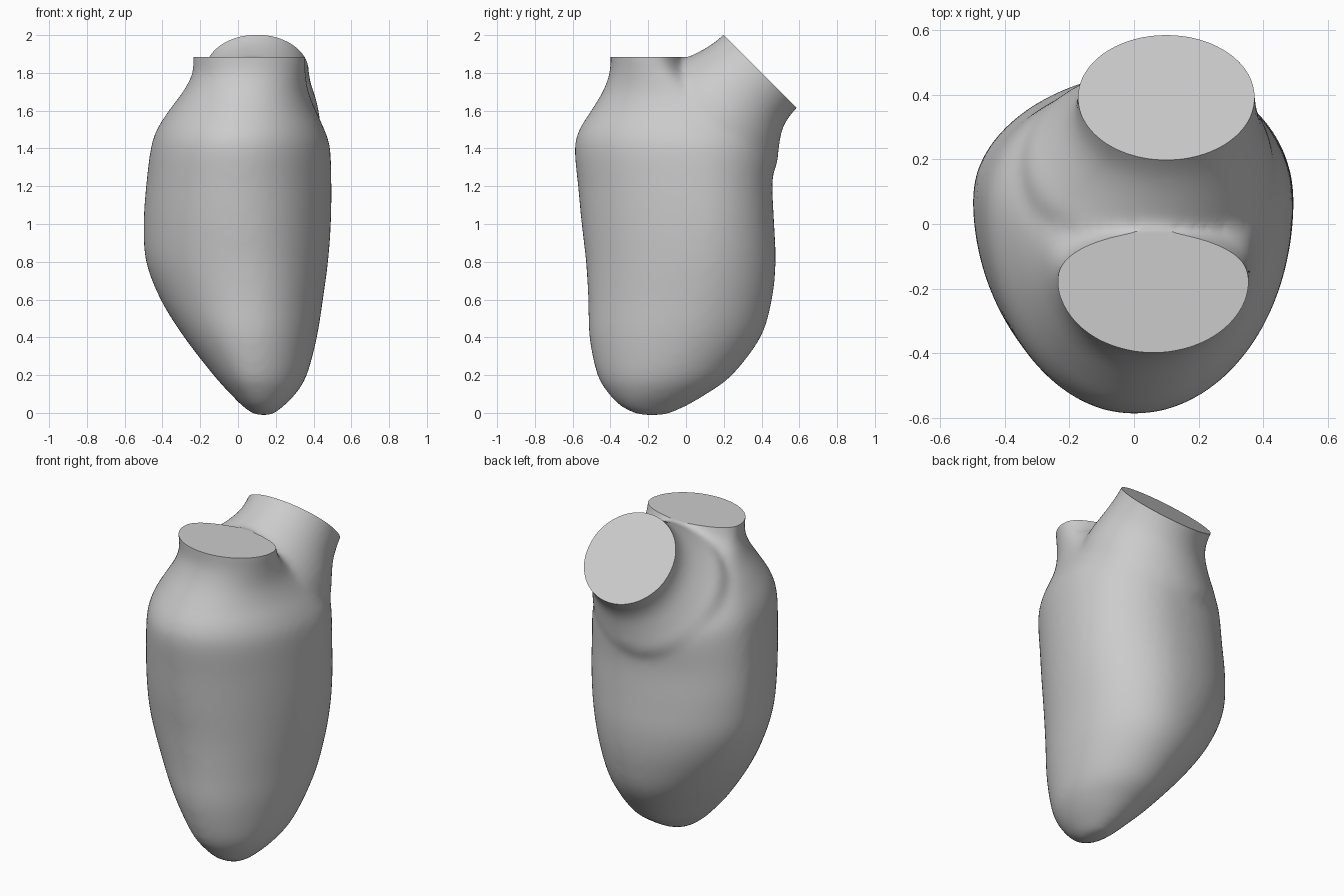
import bpy, bmesh, math
from mathutils import Vector, Matrix

cube = bpy.data.objects.get("Cube")
if cube:
    bpy.data.objects.remove(cube)

SIDES = 64
STEPS = 5

grey = bpy.data.materials.new("plain grey")
grey.use_nodes = True
colour = (0.6, 0.6, 0.6, 1)
grey.diffuse_color = colour
grey.node_tree.nodes["Principled BSDF"].inputs["Base Color"].default_value = colour


def smooth_rows(rows):
    """Insert Catmull-Rom rows between the given ones."""
    rows = [Vector(r) for r in rows]
    padded = [rows[0]] + rows + [rows[-1]]
    out = []
    for a, b, c, d in zip(padded, padded[1:], padded[2:], padded[3:]):
        for k in range(STEPS):
            t = k / STEPS
            out.append(b + (c - a) * (t / 2)
                       + (a * 2 - b * 5 + c * 4 - d) * (t * t / 2)
                       + (b * 3 - a - c * 3 + d) * (t ** 3 / 2))
    return out + [rows[-1]]


def loft(bm, rings):
    """Skin a list of point rings into a closed solid."""
    loops = [[bm.verts.new(p) for p in ring] for ring in rings]
    for low, high in zip(loops, loops[1:]):
        for i in range(SIDES):
            j = (i + 1) % SIDES
            bm.faces.new((low[i], low[j], high[j], high[i]))
    bm.faces.new(loops[0][::-1])
    bm.faces.new(loops[-1])


def egg_ring(row):
    """Four quarter ellipses, with separate middles for front and back."""
    z, x0, x1, y0, y1, x_front, x_back, ym = row
    ring = []
    for i in range(SIDES):
        a = math.tau * i / SIDES
        c, s = math.cos(a), math.sin(a)
        xm = x_back if s > 0 else x_front
        ring.append((xm + c * (x1 - xm if c > 0 else xm - x0),
                     ym + s * (y1 - ym if s > 0 else ym - y0), z))
    return ring


# Pouch and front neck:
# z, x min, x max, y min, y max, front middle x, back middle x, middle y
pouch_rows = [
    (-.012, .09, .18, -.25, -.11, .14, .14, -.18),
    (.03, .03, .235, -.34, -.01, .12, .13, -.18),
    (.1, -.04, .305, -.41, .11, .1, .12, -.15),
    (.2, -.13, .365, -.47, .245, .08, .1, -.1),
    (.4, -.285, .418, -.512, .395, .06, .08, -.02),
    (.6, -.41, .45, -.518, .455, .05, .08, .04),
    (.8, -.487, .477, -.53, .475, .03, .08, .07),
    (1, -.5, .492, -.553, .467, .01, .09, .08),
    (1.2, -.487, .495, -.572, .458, 0, .1, .07),
    (1.4, -.462, .488, -.59, .468, 0, .1, .05),
    (1.5, -.43, .458, -.565, .43, .01, .1, .03),
    (1.6, -.367, .412, -.503, .32, .02, .08, 0),
    (1.7, -.293, .374, -.442, .17, .04, .07, -.07),
    (1.8, -.243, .359, -.405, .02, .06, .06, -.14),
    (1.885, -.24, .36, -.4, -.03, .06, .06, -.17),
    (1.95, -.24, .36, -.4, -.05, .06, .06, -.17),
]

# Rear neck, slanting up and back:
# distance along its axis, radius, centre x, drop of the centre
rear_rows = [(-.42, .4, .04, .05), (-.3, .385, .045, .035), (-.22, .342, .07, .018),
             (-.14, .301, .09, .003), (-.07, .281, .1, 0), (0, .275, .1, 0),
             (.08, .275, .1, 0)]
rear_frame = Matrix.Translation((0, .392, 1.808)) @ Matrix.Rotation(-math.pi / 4, 4, "X")


def round_ring(row):
    dist, radius, x, drop = row
    return [rear_frame @ Vector((x + radius * math.cos(math.tau * i / SIDES),
                                 drop + radius * math.sin(math.tau * i / SIDES), dist))
            for i in range(SIDES)]


def add_object(name, bm):
    bmesh.ops.recalc_face_normals(bm, faces=bm.faces)
    mesh = bpy.data.meshes.new(name)
    bm.to_mesh(mesh)
    bm.free()
    obj = bpy.data.objects.new(name, mesh)
    bpy.context.collection.objects.link(obj)
    return obj


def add_cutter(name, matrix):
    bm = bmesh.new()
    bmesh.ops.create_cube(bm, size=1, matrix=matrix)
    obj = add_object(name, bm)
    obj.hide_render = True
    return obj


bm = bmesh.new()
loft(bm, [egg_ring(r) for r in smooth_rows(pouch_rows)])
loft(bm, [round_ring(r) for r in smooth_rows(rear_rows)])
body = add_object("two_necked_pouch", bm)

# Merge the lofts, blend their joint, then slice both necks flat
front_cutter = add_cutter("front_neck_cutter", Matrix.Translation((0, -.5, 2.385)))
rear_cutter = add_cutter("rear_neck_cutter", rear_frame @ Matrix.Translation((.1, 0, .5)))

remesh = body.modifiers.new("merge", "REMESH")
remesh.mode = "VOXEL"
remesh.voxel_size = 0.018
blend = body.modifiers.new("blend", "SMOOTH")
blend.factor = 0.5
blend.iterations = 20
for cutter in (rear_cutter, front_cutter):
    cut = body.modifiers.new("cut", "BOOLEAN")
    cut.operation = "DIFFERENCE"
    cut.solver = "EXACT"
    cut.object = cutter

bpy.context.view_layer.update()
evaluated = body.evaluated_get(bpy.context.evaluated_depsgraph_get())
final = bpy.data.meshes.new_from_object(evaluated)
body.modifiers.clear()
body.data = final
for cutter in (front_cutter, rear_cutter):
    bpy.data.objects.remove(cutter)

final.materials.clear()
final.materials.append(grey)
for poly in final.polygons:
    poly.material_index = 0

bpy.ops.object.select_all(action="DESELECT")
body.select_set(True)
bpy.context.view_layer.objects.active = body
bpy.ops.object.shade_smooth_by_angle(angle=math.radians(40))
